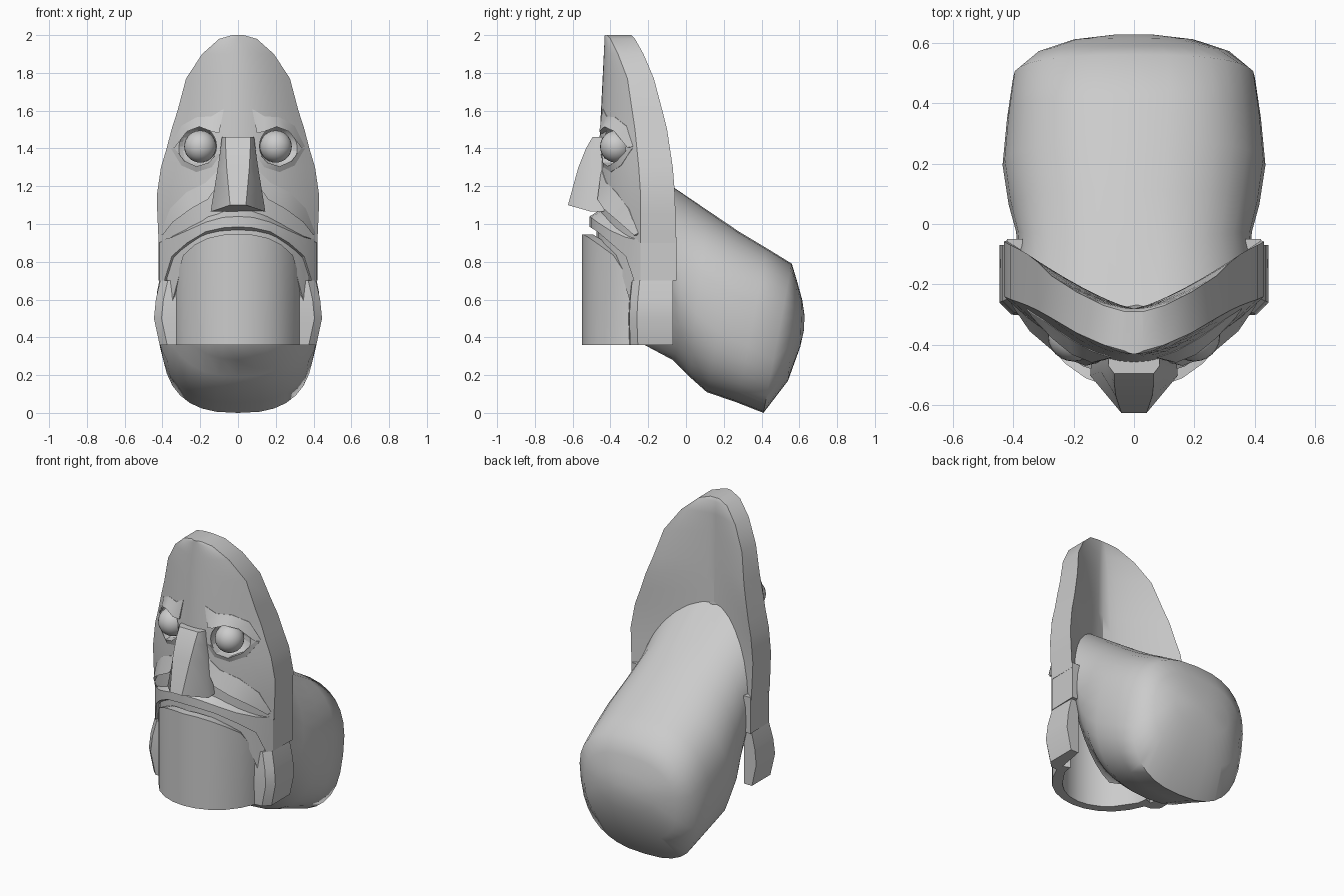
import bpy, bmesh, math

if "Cube" in bpy.data.objects:
    bpy.data.objects.remove(bpy.data.objects["Cube"])


def loft(name, rings, mirror=False, angle=30):
    """Skin closed rings into a capped solid."""
    bm = bmesh.new()
    for sx in ((1, -1) if mirror else (1,)):
        vs = [[bm.verts.new((p[0] * sx, p[1], p[2])) for p in r] for r in rings]
        n = len(vs[0])
        for a, b in zip(vs, vs[1:]):
            for i in range(n):
                j = (i + 1) % n
                bm.faces.new((a[i], a[j], b[j], b[i]))
        bm.faces.new(vs[0])
        bm.faces.new(vs[-1])
    bmesh.ops.recalc_face_normals(bm, faces=bm.faces)
    me = bpy.data.meshes.new(name)
    bm.to_mesh(me)
    bm.free()
    ob = bpy.data.objects.new(name, me)
    bpy.context.collection.objects.link(ob)
    smooth(ob, angle)
    return ob


def smooth(ob, angle=30):
    bpy.ops.object.select_all(action='DESELECT')
    ob.select_set(True)
    bpy.context.view_layer.objects.active = ob
    bpy.ops.object.shade_smooth_by_angle(angle=math.radians(angle))


def both_sides(stations):
    """Mirror stations given from the centre outwards into a full span."""
    left = [[(-p[0], p[1], p[2]) for p in s] for s in reversed(stations[1:])]
    return left + stations


# Face mask: z, half width, front rim y, back rim y
ROWS = [(2.0, .03, -.42, -.29), (1.98, .10, -.40, -.27), (1.9, .19, -.36, -.225),
        (1.77, .275, -.31, -.17), (1.6, .32, -.285, -.125), (1.5, .352, -.27, -.10),
        (1.4, .378, -.26, -.085), (1.3, .408, -.25, -.07), (1.15, .43, -.24, -.058),
        (1.05, .427, -.24, -.056), (.9, .42, -.24, -.055)]


def row_at(z):
    for a, b in zip(ROWS, ROWS[1:]):
        if z >= b[0]:
            t = (z - b[0]) / (a[0] - b[0])
            return [q + (p - q) * t for p, q in zip(a, b)]
    return ROWS[-1]


def front_y(x, z):
    _, w, rim, _ = row_at(z)
    mid = -.43 - .03 * min(1, (2 - z) / .6)
    return rim + (mid - rim) * (1 - min(1, abs(x) / w) ** 1.9)


rings = []
us = [i / 8 for i in range(-8, 9)]
for z, w, rim, back in ROWS:
    arch = (lambda u: .1 * (1 - u * u)) if z < 1 else (lambda u: 0)
    deep = min(back, -.28)
    r = [(u * w, front_y(u * w, z), z + arch(u)) for u in us]
    r += [(u * w, deep + (back - deep) * abs(u) ** 1.3, z + arch(u)) for u in reversed(us)]
    rings.append(r)
mask = loft("face_mask", rings)

# Eye sockets cut into the mask, then eyeballs
for sx in (1, -1):
    bpy.ops.mesh.primitive_uv_sphere_add(segments=24, ring_count=14, location=(sx * .23, -.40, 1.41))
    cutter = bpy.context.object
    cutter.scale = (.125, .11, .11)
    cutter.hide_render = True
    m = mask.modifiers.new("socket", 'BOOLEAN')
    m.operation = 'DIFFERENCE'
    m.object = cutter
    bpy.context.view_layer.objects.active = mask
    bpy.ops.object.modifier_apply(modifier="socket")
    bpy.data.objects.remove(cutter)
    bpy.ops.mesh.primitive_uv_sphere_add(segments=24, ring_count=14, radius=.085,
                                         location=(sx * .2, -.37, 1.41))
    bpy.context.object.name = "eyeball"
    smooth(bpy.context.object)
smooth(mask)


def ridge(name, outer, inner, height):
    """Tapered ridge lying on the mask; its inner edge stands proud."""
    rs = []
    for i, ((ox, oz), (ix, iz)) in enumerate(zip(outer, inner)):
        h = height * (.25 + .75 * math.sin(math.pi * i / (len(outer) - 1)))
        yo, yi = front_y(ox, oz), front_y(ix, iz)
        rs.append([(ox, yo - .003, oz), (ix, yi - h, iz), (ix, yi + .03, iz), (ox, yo + .03, oz)])
    return loft(name, rs, mirror=True)


# Brows, lower lids and cheek folds
ridge("brow", [(.075, 1.61), (.14, 1.57), (.22, 1.565), (.30, 1.52), (.355, 1.41)],
      [(.10, 1.48), (.14, 1.49), (.205, 1.515), (.27, 1.49), (.335, 1.405)], .045)
ridge("lower_lid", [(.09, 1.37), (.14, 1.30), (.22, 1.275), (.30, 1.31), (.355, 1.40)],
      [(.115, 1.37), (.155, 1.325), (.22, 1.305), (.285, 1.335), (.335, 1.40)], .02)
ridge("cheek_fold", [(.10, 1.29), (.17, 1.22), (.27, 1.17), (.36, 1.08), (.41, .95)],
      [(.11, 1.20), (.16, 1.13), (.25, 1.08), (.345, 1.01), (.40, .94)], .055)

# Nose: top to bottom, back z, front y, half widths back and front
nose = []
for z, zb, yf, wb, wf in [(1.46, 1.46, -.495, .085, .065), (1.40, 1.38, -.53, .095, .065),
                          (1.30, 1.28, -.57, .11, .06), (1.10, 1.065, -.625, .145, .042)]:
    ym = -.46 + (yf + .46) * .25
    nose.append([(-wb * .95, -.41, zb), (-wb, ym, zb), (-wf, yf, z),
                 (wf, yf, z), (wb, ym, zb), (wb * .95, -.41, zb)])
loft("nose", nose, angle=50)

# Upper lip band: x, y, top z, bottom z of the front edge
lip = []
for x, y, zt, zb in [(0, -.51, 1.04, .985), (.08, -.502, 1.035, .98), (.17, -.47, 1.01, .96),
                     (.27, -.40, .965, .90), (.35, -.32, .93, .83), (.39, -.275, .92, .70),
                     (.415, -.24, .925, .70), (.42, -.05, .93, .70)]:
    k = .84 if x < .41 else .88
    ib = zb - .045 if x < .38 else zb
    yb = min(y + .1, -.05)
    lip.append([(x, y, zt), (x, y, zb), (x * k, yb, ib), (x * k, yb, zt + .065 * (x < .38))])
loft("lip_band", both_sides(lip), angle=25)

# Jaw shell: x, y, top z of the outer edge
jaw = []
for x, y, z in [(0, -.55, .945), (.08, -.54, .943), (.16, -.51, .925), (.23, -.46, .89),
                (.29, -.385, .835), (.325, -.31, .72), (.335, -.25, .68)]:
    yi = y + .05 * (1 if x < .32 else .4)
    jaw.append([(x, y, z), (x, y, .36), (x * .85, yi, .36), (x * .85, yi, z)])
loft("jaw", both_sides(jaw))

# Thin frame filling between the lip and the jaw
arch = []
for x, y, zt, zb in [(0, -.475, .99, .91), (.1, -.465, .98, .90), (.2, -.43, .94, .86),
                     (.30, -.35, .88, .77), (.345, -.30, .84, .60), (.375, -.27, .80, .37)]:
    arch.append([(x, y, zt), (x, y, zb), (x * .9, y + .06, zb), (x * .9, y + .06, zt)])
loft("jaw_frame", both_sides(arch))

# Jaw side plates
plates = []
for z, x, yf in [(.70, .412, -.275), (.60, .435, -.285), (.50, .445, -.29), (.36, .415, -.285)]:
    plates.append([(.32, yf - .015, z), (x - .04, yf - .01, z), (x, yf + .03, z),
                   (x, -.07, z), (.36, -.07, z)])
loft("jaw_side_plate", plates, mirror=True, angle=20)

# Rear head: top (y, z), bottom (y, z), half width, squareness, sideways sweep
rings = []
for (ty, tz), (by, bz), w, n, sweep in [
        ((-.32, 1.36), (-.22, .36), .385, 2.0, .42), ((-.06, 1.19), (-.07, .28), .39, 2.2, .1),
        ((.11, 1.075), (.02, .19), .415, 2.3, 0), ((.28, .96), (.11, .11), .435, 2.4, 0),
        ((.43, .87), (.27, .055), .42, 2.5, 0), ((.56, .79), (.41, 0), .40, 2.6, 0),
        ((.59, .69), (.54, .17), .32, 2.5, 0), ((.615, .60), (.605, .35), .2, 2.2, 0),
        ((.627, .52), (.625, .44), .07, 2, 0)]:
    r = []
    for i in range(32):
        a = 2 * math.pi * i / 32
        c, s = math.cos(a), math.sin(a)
        c = math.copysign(abs(c) ** (2 / n), c)
        s = math.copysign(abs(s) ** (2 / n), s)
        x = w * c
        r.append((x, (ty + by) / 2 + s * (ty - by) / 2 + sweep * abs(x),
                  (tz + bz) / 2 + s * (tz - bz) / 2))
    rings.append(r)
loft("rear_head", rings, angle=65)
